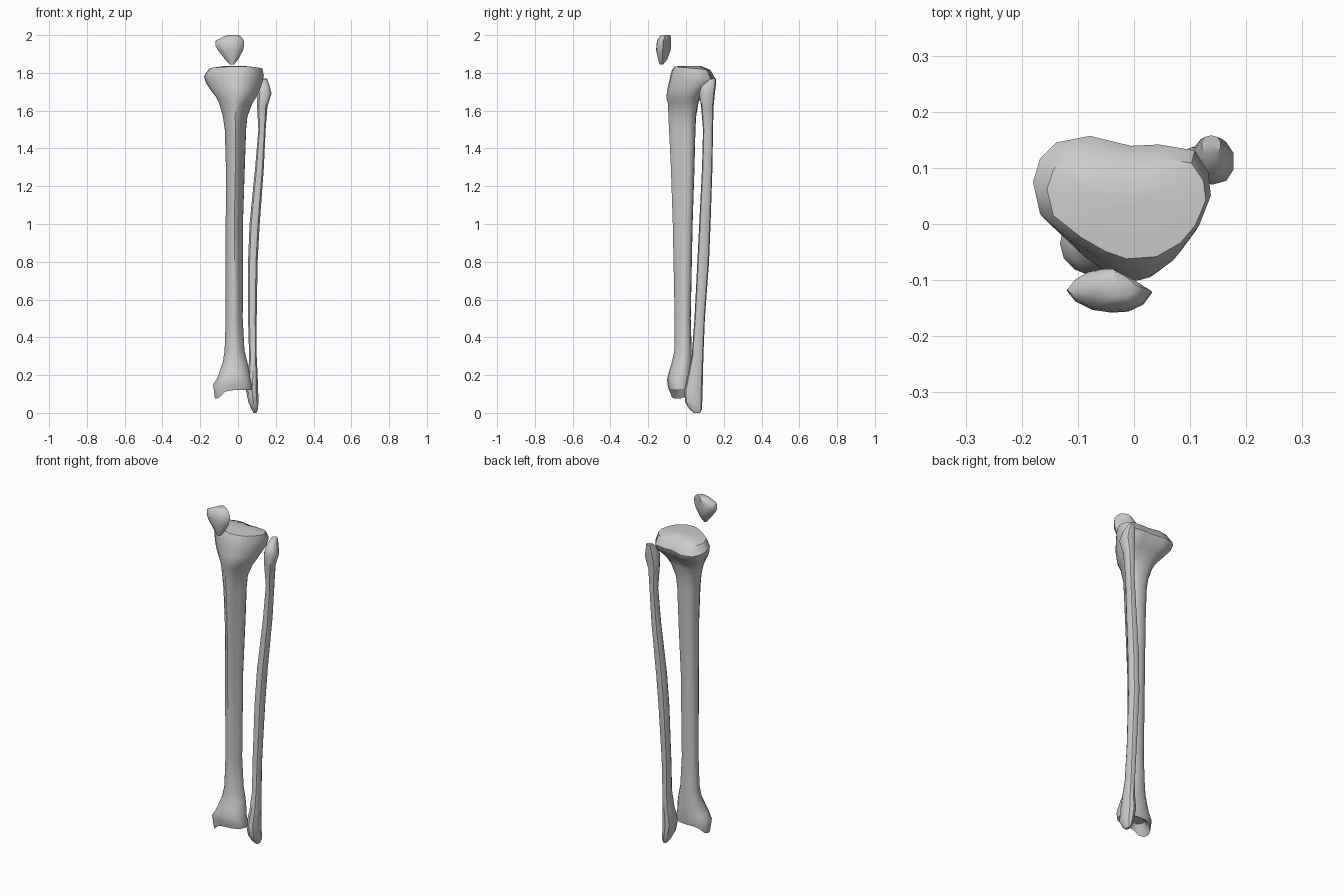
import bpy, bmesh, math


def round_section(n, power=2.3):
    """Superellipse in the -1..1 box, starting at the front."""
    pts = []
    for i in range(n):
        a = math.tau * i / n
        s, c = math.sin(a), -math.cos(a)
        pts.append((math.copysign(abs(s) ** (2 / power), s),
                    math.copysign(abs(c) ** (2 / power), c)))
    return pts


def loft(name, sections, rings, adjust=None):
    """Skin rings of (z, x0, x1, y0, y1, section blend, tilt in y)."""
    bm = bmesh.new()
    loops = []
    for z, x0, x1, y0, y1, kind, tilt in rings:
        i = min(int(kind), len(sections) - 1)
        a, b = sections[i], sections[min(i + 1, len(sections) - 1)]
        f = kind - i
        loop = []
        for (ax, ay), (bx, by) in zip(a, b):
            x = (x0 + x1) / 2 + (x1 - x0) / 2 * (ax + (bx - ax) * f)
            y = (y0 + y1) / 2 + (y1 - y0) / 2 * (ay + (by - ay) * f)
            co = [x, y, z + tilt * y]
            if adjust:
                adjust(co)
            loop.append(bm.verts.new(co))
        loops.append(loop)
    n = len(sections[0])
    for lo, hi in zip(loops, loops[1:]):
        for i in range(n):
            j = (i + 1) % n
            bm.faces.new((lo[i], lo[j], hi[j], hi[i]))
    for loop in (loops[0], loops[-1]):
        mid = bm.verts.new([sum(v.co[k] for v in loop) / n for k in range(3)])
        for i in range(n):
            bm.faces.new((loop[i], loop[(i + 1) % n], mid))
    bmesh.ops.recalc_face_normals(bm, faces=bm.faces)
    mesh = bpy.data.meshes.new(name)
    bm.to_mesh(mesh)
    bm.free()
    ob = bpy.data.objects.new(name, mesh)
    bpy.context.collection.objects.link(ob)
    bpy.ops.object.select_all(action='DESELECT')
    ob.select_set(True)
    bpy.context.view_layer.objects.active = ob
    bpy.ops.object.shade_smooth_by_angle(angle=math.radians(40))
    return ob


# Shin bone: kidney-shaped plateau, triangular shaft, rounded ankle end
plateau = [(0, -.97), (.38, -.93), (.68, -.68), (.87, -.35), (1, .1), (.97, .46),
           (.82, .78), (.42, .87), (.1, .85), (-.36, 1), (-.74, .9), (-.92, .66),
           (-1, .3), (-.92, -.18), (-.57, -.58), (-.27, -.83)]
shaft = [(0, -1), (.3, -.82), (.5, -.5), (.75, -.15), (.97, .2), (1, .5),
         (.8, .8), (.4, .95), (0, 1), (-.4, .95), (-.75, .8), (-.97, .5),
         (-1, .15), (-.85, -.3), (-.62, -.65), (-.3, -.9)]


def clamp(t):
    return max(0, min(1, t))


def ankle_knob(co):
    """Pull the inner front corner of the ankle end down."""
    if co[2] < .135:
        co[2] -= .045 * clamp((-.06 - co[0]) / .045) * clamp((.025 - co[1]) / .04)


loft("shin_bone", [plateau, shaft, round_section(16)], [
    (.135, -.085, .05, -.065, .01, 2, 0),
    (.12, -.122, .073, -.09, .026, 2, 0),
    (.15, -.132, .074, -.098, .03, 2, 0),
    (.18, -.112, .066, -.10, .032, 2, 0),
    (.22, -.097, .06, -.09, .032, 1.8, 0),
    (.27, -.08, .05, -.074, .031, 1.6, 0),
    (.33, -.071, .035, -.062, .03, 1.5, 0),
    (.5, -.065, .026, -.06, .025, 1.3, 0),
    (1.0, -.065, .026, -.07, .035, 1, 0),
    (1.3, -.064, .036, -.08, .045, 1, 0),
    (1.5, -.07, .043, -.09, .05, 1, 0),
    (1.57, -.08, .05, -.093, .055, .9, 0),
    (1.64, -.10, .078, -.097, .068, .6, 0),
    (1.67, -.115, .098, -.106, .08, .4, 0),
    (1.71, -.143, .115, -.10, .105, .15, -.1),
    (1.76, -.171, .13, -.088, .147, 0, -.18),
    (1.797, -.18, .137, -.079, .157, 0, -.2),
    (1.828, -.155, .128, -.065, .13, 0, -.1),
    (1.836, -.08, .04, -.03, .08, 0, 0)], ankle_knob)

# Calf bone: slim bowed strut with a wider head and ankle tip
loft("calf_bone", [round_section(10)], [
    (.0, .083, .098, .04, .075, 0, 0),
    (.02, .07, .106, .018, .084, 0, 0),
    (.06, .053, .11, -.006, .086, 0, 0),
    (.12, .04, .108, -.008, .088, 0, 0),
    (.2, .053, .105, .01, .09, 0, 0),
    (.3, .058, .10, .03, .092, 0, 0),
    (.5, .052, .10, .045, .10, 0, 0),
    (.8, .052, .105, .06, .122, 0, 0),
    (1.0, .06, .116, .07, .13, 0, 0),
    (1.3, .09, .138, .085, .14, 0, 0),
    (1.5, .107, .147, .09, .143, 0, 0),
    (1.62, .10, .157, .08, .146, 0, 0),
    (1.69, .10, .179, .07, .153, 0, 0),
    (1.72, .108, .168, .08, .158, 0, .1),
    (1.755, .12, .155, .125, .158, 0, .1)])

# Kneecap: rounded front, ridged back, pointed lower end
kneecap = [(0, -1), (.45, -.95), (.8, -.65), (1, -.1), (.7, .3), (.2, .75),
           (-.15, 1), (-.5, .85), (-.8, .5), (-1, 0), (-.8, -.5), (-.4, -.9)]
loft("kneecap", [kneecap], [
    (1.845, -.045, -.02, -.14, -.12, 0, 0),
    (1.87, -.067, .0, -.147, -.10, 0, 0),
    (1.92, -.107, .027, -.158, -.081, 0, 0),
    (1.945, -.12, .032, -.157, -.08, 0, 0),
    (1.97, -.119, .032, -.153, -.08, 0, 0),
    (1.99, -.08, .018, -.142, -.08, 0, 0),
    (2.0, -.055, .003, -.13, -.085, 0, 0)])
